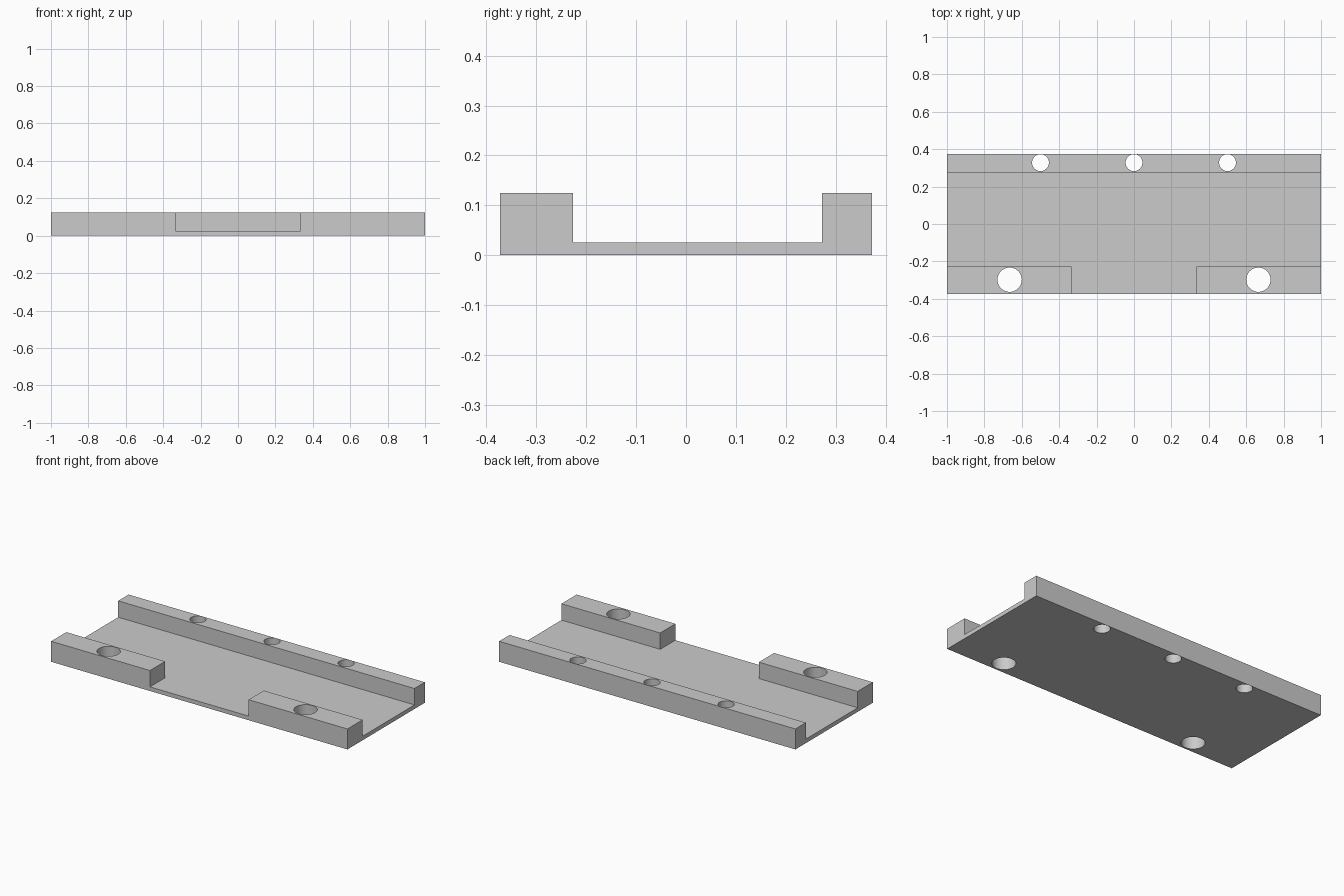
import bpy
import bmesh

if "Cube" in bpy.data.objects:
    bpy.data.objects.remove(bpy.data.objects["Cube"], do_unlink=True)

HALF_X, HALF_Y = 1.0, 0.373
HEIGHT, FLOOR = 0.125, 0.025
FRONT_IN, BACK_IN = -0.227, 0.273
GAP = 0.333

grey = bpy.data.materials.new("plain grey")
grey.use_nodes = True
colour = (0.6, 0.6, 0.6, 1)
grey.diffuse_color = colour
grey.node_tree.nodes["Principled BSDF"].inputs["Base Color"].default_value = colour


def make_object(name, bm):
    bmesh.ops.recalc_face_normals(bm, faces=bm.faces)
    mesh = bpy.data.meshes.new(name)
    bm.to_mesh(mesh)
    bm.free()
    obj = bpy.data.objects.new(name, mesh)
    bpy.context.collection.objects.link(obj)
    mesh.materials.append(grey)
    return obj


def cut(target, cutter):
    """Subtract the cutter from the target, then discard it."""
    mod = target.modifiers.new("cut", "BOOLEAN")
    mod.operation, mod.solver, mod.object = "DIFFERENCE", "EXACT", cutter
    bpy.context.view_layer.objects.active = target
    bpy.ops.object.modifier_apply(modifier=mod.name)
    bpy.data.objects.remove(cutter, do_unlink=True)


def drill(target, x, y, radius):
    bm = bmesh.new()
    bmesh.ops.create_cone(bm, cap_ends=True, segments=48, radius1=radius,
                          radius2=radius, depth=1)
    bmesh.ops.translate(bm, verts=bm.verts, vec=(x, y, 0))
    cut(target, make_object("drill", bm))


# Channel plate: a U-shaped profile extruded along x
profile = [(-HALF_Y, 0), (HALF_Y, 0), (HALF_Y, HEIGHT), (BACK_IN, HEIGHT),
           (BACK_IN, FLOOR), (FRONT_IN, FLOOR), (FRONT_IN, HEIGHT), (-HALF_Y, HEIGHT)]
bm = bmesh.new()
face = bm.faces.new([bm.verts.new((-HALF_X, y, z)) for y, z in profile])
ext = bmesh.ops.extrude_face_region(bm, geom=[face])
moved = [v for v in ext["geom"] if isinstance(v, bmesh.types.BMVert)]
bmesh.ops.translate(bm, verts=moved, vec=(2 * HALF_X, 0, 0))
plate = make_object("mounting_plate", bm)

# Gap in the front rail, level with the floor
bm = bmesh.new()
bmesh.ops.create_cube(bm, size=1)
y0, y1, z1 = -HALF_Y - 0.1, FRONT_IN + 0.1, HEIGHT + 0.1
bmesh.ops.scale(bm, verts=bm.verts, vec=(2 * GAP, y1 - y0, z1 - FLOOR))
bmesh.ops.translate(bm, verts=bm.verts, vec=(0, (y0 + y1) / 2, (z1 + FLOOR) / 2))
cut(plate, make_object("gap_cutter", bm))

# Through holes: three small at the back, two large at the front
for x in (-0.5, 0, 0.5):
    drill(plate, x, 0.328, 0.045)
for x in (-0.665, 0.665):
    drill(plate, x, -0.298, 0.065)

# Smooth hole walls, sharp edges elsewhere
bpy.ops.object.select_all(action="DESELECT")
plate.select_set(True)
bpy.context.view_layer.objects.active = plate
bpy.ops.object.shade_smooth_by_angle(angle=0.5)
